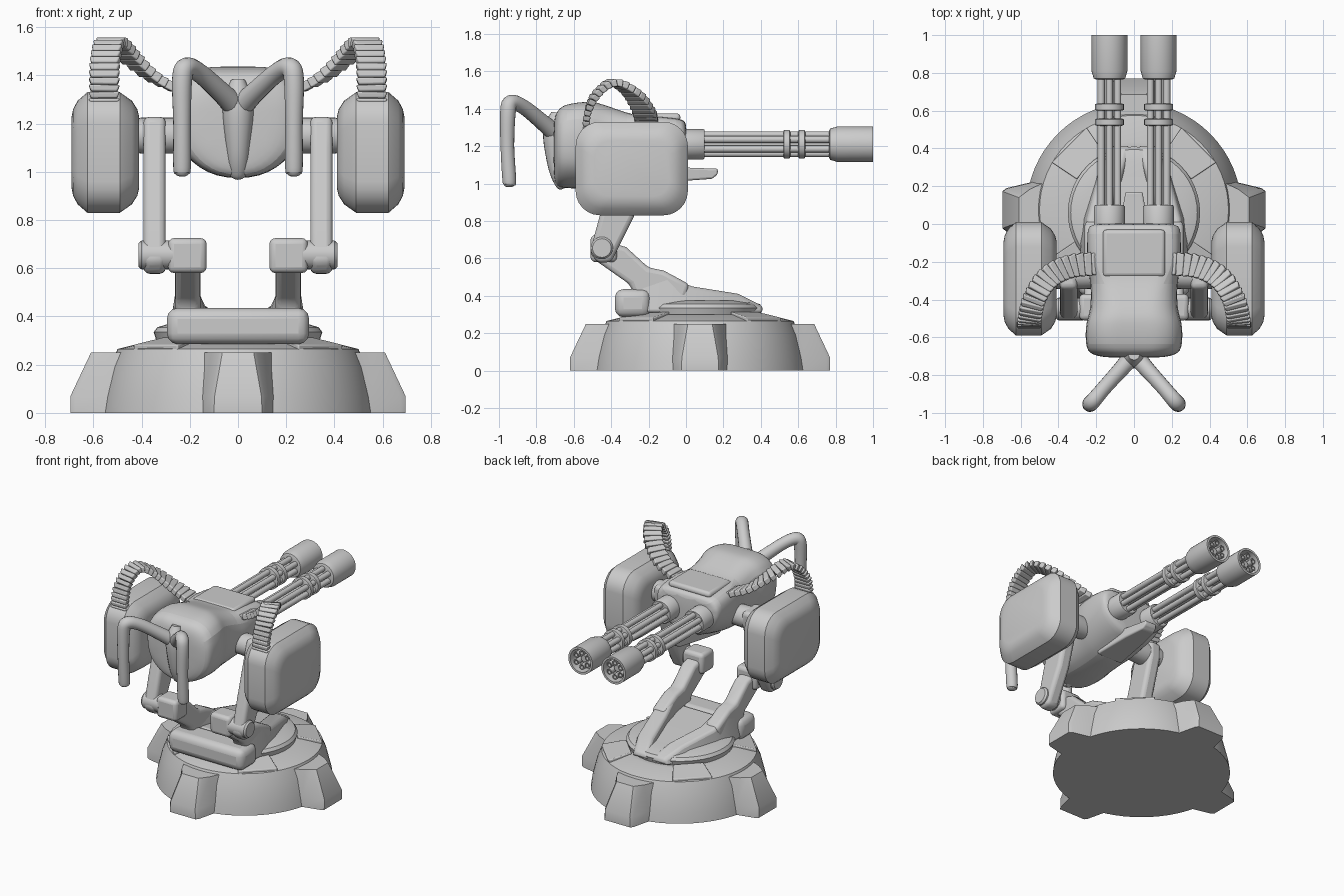
import bpy, bmesh
from math import sin, cos, pi
from mathutils import Vector, Matrix

if "Cube" in bpy.data.objects:
    bpy.data.objects.remove(bpy.data.objects["Cube"])


def loft(name, rings, mirror=False, bevel=0, subsurf=0):
    """Skin a list of equal-length vertex rings and cap both ends."""
    bm = bmesh.new()
    vs = [[bm.verts.new(p) for p in r] for r in rings]
    n = len(rings[0])
    for a, b in zip(vs, vs[1:]):
        for i in range(n):
            bm.faces.new((a[i], a[(i + 1) % n], b[(i + 1) % n], b[i]))
    bm.faces.new(vs[0])
    bm.faces.new(vs[-1])
    return finish(name, bm, mirror, bevel, subsurf)


def finish(name, bm, mirror=False, bevel=0, subsurf=0):
    bmesh.ops.recalc_face_normals(bm, faces=bm.faces[:])
    me = bpy.data.meshes.new(name)
    bm.to_mesh(me)
    bm.free()
    ob = bpy.data.objects.new(name, me)
    bpy.context.collection.objects.link(ob)
    if bevel:
        m = ob.modifiers.new("bevel", "BEVEL")
        m.width, m.segments, m.limit_method = bevel, 3, "ANGLE"
    if subsurf:
        m = ob.modifiers.new("subsurf", "SUBSURF")
        m.levels = m.render_levels = subsurf
    if mirror:
        m = ob.modifiers.new("mirror", "MIRROR")
        m.use_mirror_merge = False
    return ob


def lathe(name, profile, centre, axis="z", n=32, mirror=False):
    """profile: (radius, distance along axis) pairs."""
    c = Vector(centre)

    def pt(r, h, a):
        u, v = r * cos(a), r * sin(a)
        return c + Vector({"z": (u, v, h), "y": (u, h, v), "x": (h, u, v)}[axis])
    return loft(name, [[pt(r, h, 2 * pi * i / n) for i in range(n)] for r, h in profile], mirror)


def prism(name, yz, x0, x1, bevel=0.02, mirror=True):
    return loft(name, [[(x, y, z) for y, z in yz] for x in (x0, x1)], mirror, bevel)


def box(name, x, y, z, bevel=0.03, mirror=False):
    return prism(name, [(y[0], z[0]), (y[1], z[0]), (y[1], z[1]), (y[0], z[1])], x[0], x[1], bevel, mirror)


def spline(points, steps):
    """Catmull-Rom sampling; works on vectors of any size."""
    p = [Vector(q) for q in points]
    p = [2 * p[0] - p[1]] + p + [2 * p[-1] - p[-2]]
    out = []
    for i in range(1, len(p) - 2):
        a, b, c, d = p[i - 1:i + 3]
        for k in range(steps):
            t = k / steps
            out.append(0.5 * (2 * b + (c - a) * t + (2 * a - 5 * b + 4 * c - d) * t * t
                              + (3 * b - a - 3 * c + d) * t ** 3))
    return out + [p[-2]]


def tube(name, points, mirror=True, n=16):
    """points: (x, y, z, radius)."""
    s = spline(points, 5)
    rings, side = [], Vector((0.6, -0.8, 0))
    for i, q in enumerate(s):
        t = (s[min(i + 1, len(s) - 1)] - s[max(i - 1, 0)]).to_3d().normalized()
        u = (side - t * side.dot(t)).normalized()
        side = u
        v = t.cross(u)
        rings.append([q.to_3d() + q.w * (u * cos(2 * pi * k / n) + v * sin(2 * pi * k / n)) for k in range(n)])
    return loft(name, rings, mirror)


# ---- base: round drum, four lugs, diagonal plates, turntable
BC = (0, 0.075, 0)
lathe("base_drum", [(0.57, 0), (0.56, 0.07), (0.53, 0.19), (0.50, 0.265), (0.36, 0.30), (0.34, 0.30)], BC, n=64)
for k in range(4):
    turn = Matrix.Translation(BC) @ Matrix.Rotation(k * pi / 2, 4, "Z")
    sec = [(0.695, 0, 0.115), (0.695, 0.07, 0.112), (0.61, 0.25, 0.08)]
    rings = [[turn @ Vector(p) for p in ((0.42, -w - 0.09, z), (0.55, -w - 0.03, z), (r - 0.02, -w, z), (r, -w + 0.015, z),
                                         (r, w - 0.015, z), (r - 0.02, w, z), (0.55, w + 0.03, z), (0.42, w + 0.09, z))]
             for r, z, w in sec]
    loft("base_lug", rings)
    turn = turn @ Matrix.Rotation(pi / 4, 4, "Z")
    plate = [(0.33, 0.1, 0.25, 0.315), (0.485, 0.13, 0.25, 0.283)]
    loft("base_plate", [[turn @ Vector(p) for p in ((r, -w, lo), (r, w, lo), (r, w, hi), (r, -w, hi))]
                        for r, w, lo, hi in plate], bevel=0.006)
lathe("turntable", [(0.33, 0.27), (0.345, 0.32), (0.35, 0.335), (0.335, 0.355), (0.27, 0.375)], (0, 0.06, 0), n=48)

# ---- foot: rear block, sloping deck, two toe ridges
box("foot_block", (-0.295, 0.295), (-0.38, -0.19), (0.285, 0.435), 0.045)
prism("foot_deck", [(-0.25, 0.3), (0.36, 0.3), (0.36, 0.36), (0.1, 0.395), (-0.2, 0.43)], -0.17, 0.17, 0.015, False)
loft("toe_ridge", [[(cx - w, y, 0.31), (cx + w, y, 0.31), (cx + 0.6 * w, y, z), (cx - 0.6 * w, y, z)]
                   for y, cx, w, z in ((-0.25, 0.21, 0.07, 0.5), (-0.1, 0.21, 0.08, 0.51), (0.03, 0.19, 0.09, 0.45),
                                       (0.28, 0.12, 0.09, 0.41), (0.41, 0.07, 0.07, 0.345))], True, 0.025)

# ---- legs
prism("lower_leg", [(-0.5, 0.6), (-0.3, 0.46), (-0.27, 0.38), (0.0, 0.38), (0.02, 0.46), (-0.12, 0.535),
                    (-0.2, 0.55), (-0.32, 0.66), (-0.46, 0.7)], 0.155, 0.262, 0.025)
box("knee_block", (0.13, 0.29), (-0.51, -0.37), (0.58, 0.725), 0.025, True)
lathe("knee_pin", [(0.05, 0.26), (0.06, 0.27), (0.06, 0.4), (0.05, 0.412)], (0, -0.45, 0.655), "x", 24, True)
prism("upper_leg", [(-0.515, 0.63), (-0.47, 0.575), (-0.40, 0.58), (-0.28, 0.82), (-0.19, 1.12), (-0.19, 1.22),
                    (-0.34, 1.23), (-0.38, 1.1), (-0.455, 0.85)], 0.3, 0.392, 0.025)
lathe("shoulder_hub", [(0.07, 0.18), (0.075, 0.27), (0.075, 0.4), (0.06, 0.47)], (0, -0.27, 1.15), "x", 24, True)

# ---- gun body, lofted from front to rear
body = [(0.005, 1.06, 1.325, 0.2, 0.235, 0.08), (-0.02, 1.04, 1.35, 0.215, 0.25, 0.09),
        (-0.24, 0.99, 1.365, 0.22, 0.25, 0.1), (-0.30, 0.98, 1.37, 0.15, 0.23, 0.1),
        (-0.46, 0.97, 1.43, 0.12, 0.23, 0.1), (-0.52, 0.97, 1.44, 0.15, 0.26, 0.1),
        (-0.65, 0.97, 1.425, 0.15, 0.26, 0.1), (-0.69, 0.98, 1.39, 0.12, 0.235, 0.09), (-0.71, 1.02, 1.33, 0.08, 0.15, 0.06)]
rings = []
for y, lo, hi, wt, wm, wb in body:
    a, b = hi - 0.06, lo + 0.13
    half = [(wb, lo), (wm * 0.85, b - 0.04), (wm, b + 0.05), (wm, a), (wt, hi), (wt * 0.5, hi)]
    rings.append([(x, y, z) for x, z in half] + [(-x, y, z) for x, z in reversed(half)])
loft("gun_body", rings, subsurf=2)
loft("chin_tab", [[(-w, y, lo), (w, y, lo), (w, y, hi), (-w, y, hi)] for y, w, lo, hi in
                  ((-0.25, 0.1, 0.99, 1.1), (0.0, 0.075, 1.015, 1.085), (0.14, 0.05, 1.025, 1.08), (0.17, 0.045, 1.05, 1.08))],
     bevel=0.01)
box("top_cover", (-0.165, 0.165), (-0.28, -0.03), (1.33, 1.375), 0.02)

# ---- rear stem and forked handles
tube("handle_stem", [(0, -0.69, 1.38, 0.03), (0, -0.70, 1.28, 0.065), (0, -0.69, 1.1, 0.05), (0, -0.66, 1.0, 0.04),
                     (0, -0.65, 0.975, 0.02)], False)
tube("handle", [(0.0, -0.69, 1.26, 0.05), (0.07, -0.77, 1.33, 0.043), (0.16, -0.87, 1.41, 0.04), (0.215, -0.935, 1.432, 0.042),
                (0.232, -0.952, 1.38, 0.042), (0.232, -0.955, 1.2, 0.037), (0.232, -0.945, 1.02, 0.037),
                (0.232, -0.945, 0.99, 0.028), (0.232, -0.945, 0.98, 0.01)])

# ---- side ammunition pods
rings = []
for x, d in ((0.41, 0.1), (0.418, 0.07), (0.44, 0.035), (0.49, 0), (0.625, 0), (0.665, 0.035), (0.684, 0.07), (0.69, 0.1)):
    rad, ring = 0.13 - d * 0.4, []
    for q, (sy, sz) in enumerate(((1, 1), (-1, 1), (-1, -1), (1, -1))):
        for k in range(7):
            a = (q + k / 6) * pi / 2
            ring.append((x, -0.29 + sy * (0.3 - d - rad) + rad * cos(a), 1.08 + sz * (0.25 - d - rad) + rad * sin(a)))
    rings.append(ring)
loft("ammo_pod", rings, True)

# ---- flat segmented feed belts arching from pod to body
path = spline([(0.555, -0.53, 1.25), (0.555, -0.53, 1.36), (0.55, -0.485, 1.47), (0.525, -0.39, 1.54), (0.455, -0.285, 1.48),
               (0.34, -0.225, 1.385), (0.19, -0.21, 1.32)], 4)
bm = bmesh.new()
prev = Vector((1, 0, 0))
for i in range(len(path) - 1):
    a, b = path[i], path[i + 1]
    t = (b - a).normalized()
    flat = Vector((t.y, -t.x, 0))
    w = flat.normalized() if flat.length > 0.25 else prev
    w = (w - t * w.dot(t)).normalized()
    prev = w
    m = Matrix((t, w, t.cross(w))).transposed().to_4x4()
    m.translation = (a + b) / 2
    size = Matrix.Diagonal(((b - a).length * 0.98, 0.13, 0.042, 1))
    new = bmesh.ops.create_cube(bm, size=1, matrix=m @ size)["verts"]
    # flare one end of each link so the segments read as overlapping
    for v in new:
        r = v.co - m.translation
        if r.dot(t) < 0:
            v.co = m.translation + t * r.dot(t) + (r - t * r.dot(t)) * 0.84
finish("feed_belt", bm, True, 0.007)

# ---- twin rotary barrels
GC = Vector((0.13, 0, 1.21))
lathe("barrel_socket", [(0.07, -0.05), (0.082, -0.04), (0.082, 0.09), (0.076, 0.1)], GC, "y", 32, True)
for k in range(6):
    a = k * pi / 3 + pi / 6
    c = GC + Vector((0.05 * cos(a), 0, 0.05 * sin(a)))
    lathe("barrel", [(0.019, 0.08), (0.019, 0.985), (0.012, 0.985), (0.012, 0.94)], c, "y", 12, True)
lathe("barrel_core", [(0.022, 0.08), (0.022, 0.96)], GC, "y", 12, True)
for y in (0.52, 0.60):
    lathe("barrel_clamp", [(0.066, y), (0.076, y + 0.004), (0.076, y + 0.034), (0.066, y + 0.038)], GC, "y", 32, True)
lathe("muzzle", [(0.07, 0.765), (0.083, 0.77), (0.095, 0.81), (0.095, 1.0), (0.08, 1.0), (0.078, 0.93)], GC, "y", 32, True)

# ---- smooth shading with sharp edges kept
bpy.ops.object.select_all(action="SELECT")
bpy.context.view_layer.objects.active = bpy.context.selected_objects[0]
bpy.ops.object.shade_smooth_by_angle(angle=0.6)
